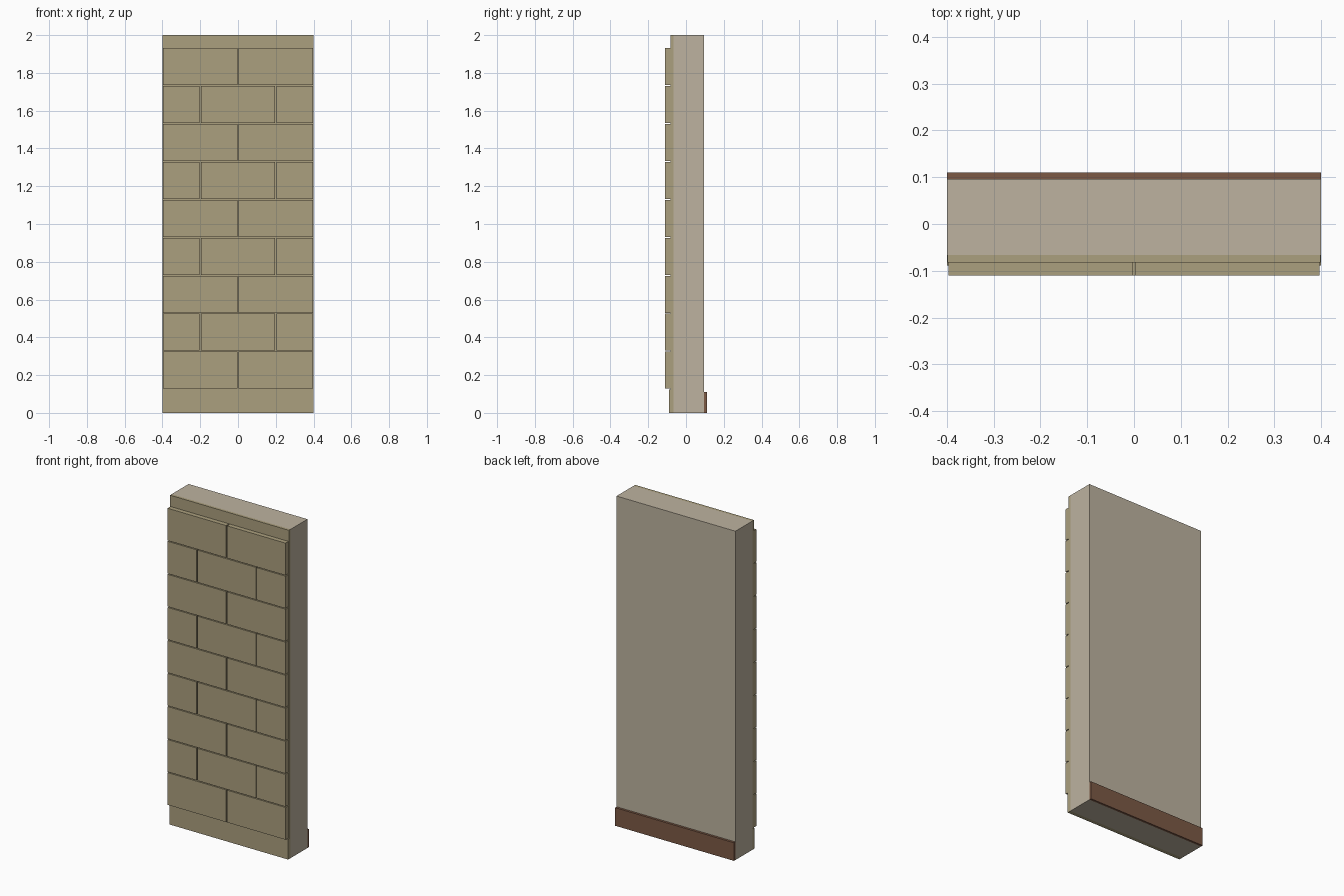
import bpy

if "Cube" in bpy.data.objects:
    bpy.data.objects.remove(bpy.data.objects["Cube"])

def material(name, rgb):
    m = bpy.data.materials.new(name)
    m.diffuse_color = (*rgb, 1)
    m.use_nodes = True
    m.node_tree.nodes["Principled BSDF"].inputs["Base Color"].default_value = m.diffuse_color
    return m

stone = material("stone", (0.41, 0.35, 0.21))
plaster = material("plaster", (0.51, 0.45, 0.35))
wood = material("wood", (0.20, 0.10, 0.06))

def box(name, x, y, z, mat):
    """Box from (min, max) pairs on each axis."""
    bpy.ops.mesh.primitive_cube_add(size=1, location=[sum(r) / 2 for r in (x, y, z)])
    o = bpy.context.object
    o.name = name
    o.scale = [r[1] - r[0] for r in (x, y, z)]
    bpy.ops.object.transform_apply(location=False, rotation=False, scale=True)
    o.data.materials.append(mat)
    return o

W = 0.4
FULL = (-W, W)

# Plastered inner wall and stone layer behind the blocks
box("inner_wall", FULL, (-0.066, 0.096), (0, 2), plaster)
box("stone_backing", (-W + 0.001, W - 0.001), (-0.082, -0.066), (0, 2), stone)

# Base course and interior skirting board
box("plinth", FULL, (-0.089, -0.066), (0, 0.124), stone)
box("skirting_board", FULL, (0.096, 0.11), (0, 0.11), wood)

# Nine courses of blocks in running bond
JOINT, PITCH, HEIGHT = 0.006, 0.201, 0.196
for row in range(9):
    edges = [-W, 0, W] if row % 2 == 0 else [-W, -0.2, 0.2, W]
    z0 = 0.128 + row * PITCH
    for i, (a, b) in enumerate(zip(edges, edges[1:])):
        x = (a + JOINT / 2, b - JOINT / 2)
        box(f"block_{row + 1}_{i + 1}", x, (-0.11, -0.08), (z0, z0 + HEIGHT), stone)
